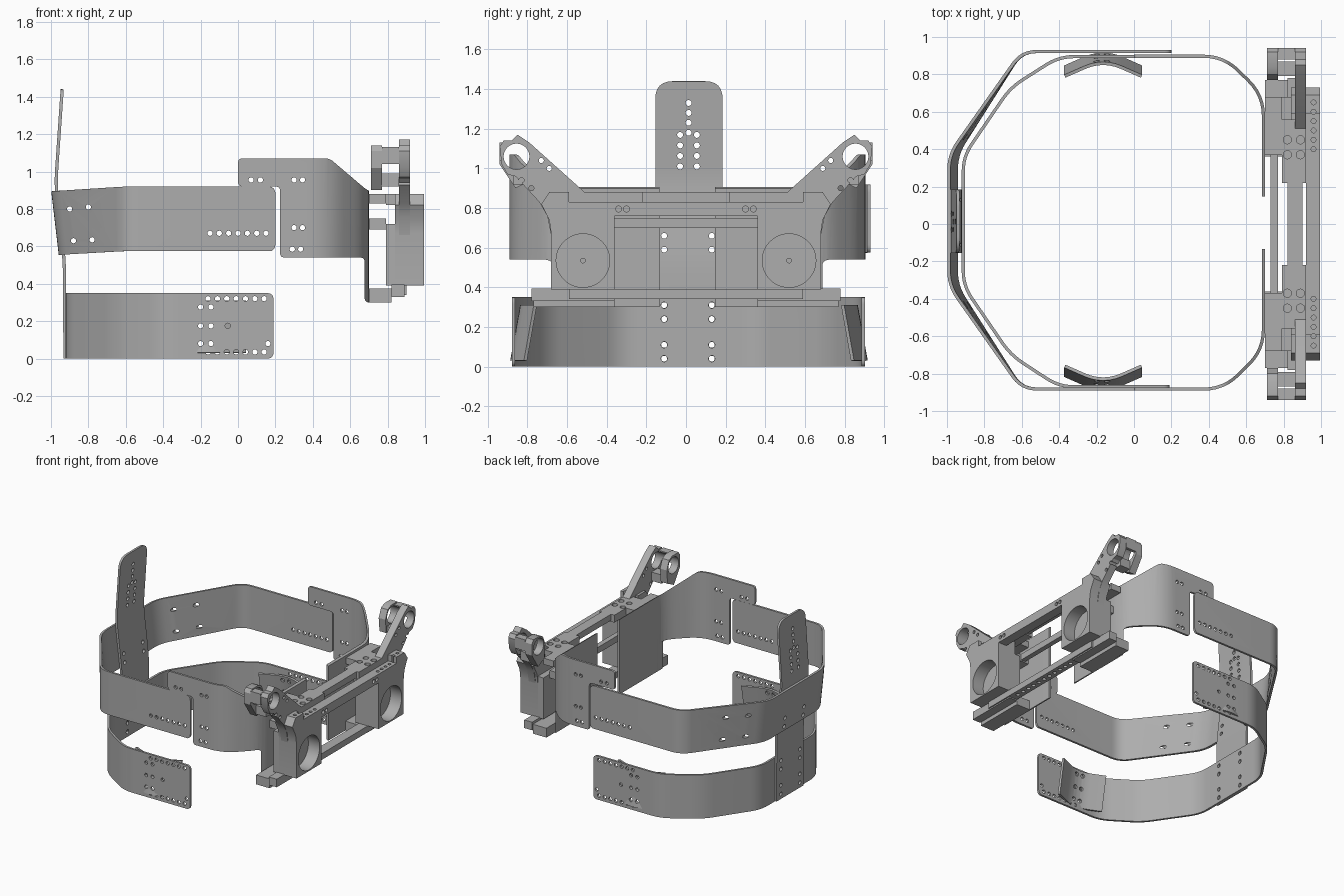
import bpy, bmesh, math
from mathutils import Vector, Matrix

if "Cube" in bpy.data.objects:
    bpy.data.objects.remove(bpy.data.objects["Cube"])

grey = bpy.data.materials.new("plain grey")
grey.use_nodes = True
colour = (0.42, 0.42, 0.42, 1)
grey.diffuse_color = colour
grey.node_tree.nodes["Principled BSDF"].inputs["Base Color"].default_value = colour


def make(name, bm):
    bmesh.ops.recalc_face_normals(bm, faces=bm.faces)
    mesh = bpy.data.meshes.new(name)
    bm.to_mesh(mesh)
    bm.free()
    mesh.materials.append(grey)
    obj = bpy.data.objects.new(name, mesh)
    bpy.context.collection.objects.link(obj)
    return obj


def bake(obj):
    graph = bpy.context.evaluated_depsgraph_get()
    mesh = bpy.data.meshes.new_from_object(obj.evaluated_get(graph))
    obj.modifiers.clear()
    obj.data = mesh


def combine(obj, cutter, operation):
    mod = obj.modifiers.new("cut", "BOOLEAN")
    mod.operation, mod.solver, mod.object = operation, "EXACT", cutter
    bake(obj)
    bpy.data.objects.remove(cutter)


def rounded(points, reach, closed=False, steps=6):
    """Replace the corners of a polyline by smooth bends."""
    pts = [Vector(p) for p in points]
    out = []
    for i, p in enumerate(pts):
        if not closed and i in (0, len(pts) - 1):
            out.append(p)
            continue
        before, after = pts[i - 1] - p, pts[(i + 1) % len(pts)] - p
        a = p + before.normalized() * min(reach, before.length * 0.48)
        b = p + after.normalized() * min(reach, after.length * 0.48)
        for k in range(steps + 1):
            t = k / steps
            out.append(a * (1 - t) ** 2 + p * 2 * t * (1 - t) + b * t * t)
    return out


def sheet(name, first, second, reach, thick=0.017):
    """Thin bent sheet between two edge paths."""
    bm = bmesh.new()
    rows = [[bm.verts.new(p) for p in rounded(e, reach)] for e in (first, second)]
    for i in range(len(rows[0]) - 1):
        bm.faces.new((rows[0][i], rows[0][i + 1], rows[1][i + 1], rows[1][i]))
    obj = make(name, bm)
    mod = obj.modifiers.new("thickness", "SOLIDIFY")
    mod.thickness, mod.offset = thick, 0
    bake(obj)
    return obj


def prism(name, points, axis, low, high, side=1):
    """Extrude an outline along x or y; side mirrors y."""
    bm = bmesh.new()
    if axis == "x":
        place = lambda p, d: (d, p[0] * side, p[1])
    else:
        place = lambda p, d: (p[0], d, p[1])
    ends = [[bm.verts.new(place(p, d)) for p in points] for d in (low, high)]
    bm.faces.new(ends[0])
    bm.faces.new(ends[1])
    for i in range(len(points)):
        bm.faces.new((ends[0][i - 1], ends[0][i], ends[1][i], ends[1][i - 1]))
    return make(name, bm)


def block(name, xs, ys, zs, side=1):
    outline = [(ys[0], zs[0]), (ys[1], zs[0]), (ys[1], zs[1]), (ys[0], zs[1])]
    return prism(name, outline, "x", xs[0], xs[1], side)


def drill(obj, axis, centres, radius, depth, sides=14):
    turn = {"x": Matrix.Rotation(math.pi / 2, 4, "Y"),
            "y": Matrix.Rotation(math.pi / 2, 4, "X"), "z": Matrix()}[axis]
    bm = bmesh.new()
    for c in centres:
        bmesh.ops.create_cone(bm, cap_ends=True, segments=sides, radius1=radius,
                              radius2=radius, depth=depth,
                              matrix=Matrix.Translation(c) @ turn)
    combine(obj, make("cutter", bm), "DIFFERENCE")


def trim(obj, outline, reach):
    shape = rounded(outline, reach, True)
    combine(obj, prism("trim", shape, "y", -1.3, 1.3), "INTERSECT")


def side_holes(obj, spots, radius=0.014):
    drill(obj, "y", [(x, 0, z) for x, z in spots], radius, 2.4)


back_spots = [(-0.95, y, z) for y in (-0.11, 0.13)
              for z in (0.04, 0.11, 0.24, 0.31, 0.59, 0.66)]

# Upper band, its rear leaning outward
plan = [(0.2, 0.922), (-0.6, 0.922), (-0.99, 0.37),
        (-0.99, -0.33), (-0.6, -0.882), (0.2, -0.882)]
rear = [abs(x) > 0.9 for x, y in plan]
top = [(x, y, 0.895 if r else 0.92) for (x, y), r in zip(plan, rear)]
low = [(x + 0.04 * r, y, 0.555 if r else 0.575) for (x, y), r in zip(plan, rear)]
band = sheet("upper_band", top, low, 0.08)
trim(band, [(-1.2, 0.4), (0.2, 0.575), (0.2, 0.92), (-0.6, 0.925), (-1.2, 1)], 0.04)
side_holes(band, [(-0.15 + 0.05 * i, 0.67) for i in range(7)]
           + [(-0.9, 0.8), (-0.8, 0.81), (-0.88, 0.63), (-0.78, 0.635)])
drill(band, "x", back_spots, 0.016, 0.3)

# Lower band
plan = [(0.19, 0.895), (-0.4, 0.895), (-0.66, 0.73), (-0.913, 0.36),
        (-0.913, -0.33), (-0.66, -0.7), (-0.4, -0.87), (0.19, -0.87)]
band = sheet("lower_band", [(x, y, 0.35) for x, y in plan],
             [(x, y, 0) for x, y in plan], 0.08)
trim(band, [(-1.2, 0), (0.19, 0), (0.19, 0.35), (-1.2, 0.35)], 0.035)
pad_spots = [(x, z) for x in (-0.2, -0.145) for z in (0.08, 0.175, 0.275)]
side_holes(band, [(-0.16 + 0.05 * i, z) for i in range(7) for z in (0.035, 0.32)]
           + pad_spots + [(-0.055, 0.175), (0.16, 0.08)])
drill(band, "x", back_spots, 0.016, 0.3)

# Upright strap at the back
line = [(-0.925, 0), (-0.928, 0.52), (-0.975, 0.93), (-0.94, 1.44)]
strap = sheet("back_strap", [(x, -0.155, z) for x, z in line],
              [(x, 0.185, z) for x, z in line], 0.08)
outline = rounded([(-0.155, 1.44), (0.185, 1.44), (0.185, 0), (-0.155, 0)], 0.09, True)
outline = [p if p.y > 0.5 else Vector((-0.155 if p.x < 0 else 0.185, p.y)) for p in outline]
outline = [p if p.y > 0.5 else Vector((p.x, 0)) for p in outline[:-7]] + [Vector((-0.155, -0.01))]
clean = [p for i, p in enumerate(outline) if (p - outline[i - 1]).length > 0.001]
combine(strap, prism("trim", clean, "x", -1.2, -0.7), "INTERSECT")
drill(strap, "x", back_spots
      + [(-0.95, y, 1.01 + 0.053 * i) for y in (-0.03, 0.055) for i in range(4)]
      + [(-0.95, 0.013, 1.18 + 0.05 * i) for i in range(4)], 0.015, 0.3)

for side, word in ((1, "left"), (-1, "right")):
    # Front side band with its tab and face plate
    plan = [(0, 0.89), (0.48, 0.89), (0.692, 0.68), (0.692, 0.14)]
    flat = [(x, y * side + 0.007) for x, y in plan]
    wing = sheet(word + "_front_band", [(x, y, 1.07) for x, y in flat],
                 [(x, y, 0.3) for x, y in flat], 0.11)
    trim(wing, [(0, 0.92), (0, 1.07), (0.49, 1.07), (0.69, 0.9), (0.73, 0.89),
                (0.73, 0.3), (0.677, 0.3), (0.677, 0.54), (0.225, 0.54),
                (0.225, 0.92)], 0.025)
    side_holes(wing, [(x, 0.955) for x in (0.07, 0.12, 0.3, 0.345)]
               + [(0.3, 0.7), (0.345, 0.7), (0.29, 0.585), (0.335, 0.585)])

    # Curved temple pad
    arc = [(-0.37, 0.77), (-0.165, 0.86), (0.04, 0.77)]
    pad = sheet(word + "_pad",
                [(x, (y + 0.015) * side + 0.015 - 0.01 * side, 0.31) for x, y in arc],
                [(x, (y + 0.065) * side + 0.015 - 0.01 * side, 0.03) for x, y in arc], 0.19)
    side_holes(pad, pad_spots, 0.016)

    # Housing with a round recess
    shell = [(0.36, 0.39), (0.68, 0.39), (0.68, 0.67), (0.69, 0.74), (0.73, 0.82),
             (0.69, 0.88), (0.59, 0.88), (0.59, 0.83), (0.36, 0.83)]
    house = prism(word + "_housing", shell, "x", 0.84, 0.995, side)
    drill(house, "x", [(0.995, 0.52 * side, 0.535)], 0.135, 0.2, 48)
    drill(house, "x", [(0.9, 0.52 * side, 0.535)], 0.012, 0.3)
    drill(house, "z", [(0.96, side * (0.4 + 0.05 * i), 0.86) for i in range(6)], 0.013, 0.12)
    block(word + "_housing_back", (0.79, 0.84), (0.36, 0.68), (0.39, 0.72), side)

    # Slanted arm ending in a ring fork
    arm = [(0.5, 0.87), (0.79, 1.13), (0.85, 1.17), (0.88, 1.14), (0.92, 1.14),
           (0.94, 1.11), (0.93, 1.02), (0.9, 0.97), (0.86, 0.96), (0.74, 0.83),
           (0.7, 0.76), (0.68, 0.66), (0.5, 0.7)]
    fork = [(0.77, 1.05), (0.8, 1.12), (0.84, 1.14), (0.92, 1.14), (0.94, 1.11),
            (0.94, 1.02), (0.9, 0.96), (0.86, 0.9), (0.78, 0.94)]
    ring = (0.81, 0.855 * side, 1.06)
    arm_plate = prism(word + "_arm", arm, "x", 0.86, 0.92, side)
    drill(arm_plate, "x", [ring], 0.065, 0.5, 32)
    drill(arm_plate, "x", [(0.89, y * side, z) for y, z in
          ((0.73, 1.04), (0.69, 1), (0.83, 0.94), (0.78, 0.9))], 0.013, 0.2)
    rear_plate = prism(word + "_fork", fork, "x", 0.71, 0.77, side)
    drill(rear_plate, "x", [ring], 0.065, 0.5, 32)
    for part, ys, zs in (("outer_web", (0.88, 0.94), (1.04, 1.13)),
                         ("lower_web", (0.79, 0.87), (0.92, 0.99))):
        web = block(word + "_" + part, (0.77, 0.86), ys, zs, side)
        drill(web, "x", [ring], 0.065, 0.5, 32)

    # Mounting blocks between face plate and housing
    mount = block(word + "_top_mount", (0.79, 0.92), (0.22, 0.56), (0.82, 0.88), side)
    drill(mount, "z", [(x, y * side, 0.88) for x in (0.82, 0.89)
                       for y in (0.37, 0.45)], 0.022, 0.06)
    block(word + "_upper_link", (0.7, 0.79), (0.37, 0.68), (0.83, 0.88), side)
    block(word + "_middle_link", (0.7, 0.79), (0.37, 0.6), (0.69, 0.75), side)
    block(word + "_lower_mount", (0.7, 0.82), (0.36, 0.77), (0.3, 0.375), side)
    block(word + "_lower_lip", (0.82, 0.89), (0.36, 0.78), (0.33, 0.395), side)

# Cross bars joining the two housings
front_bar = block("front_bar", (0.92, 0.995), (-0.36, 0.36), (0.76, 0.83))
drill(front_bar, "x", [(0.995, y * s, 0.795) for y in (0.3, 0.34)
                       for s in (1, -1)], 0.015, 0.04)
block("top_bar", (0.82, 0.9), (-0.22, 0.22), (0.83, 0.88))
block("rear_bar", (0.73, 0.77), (-0.37, 0.37), (0.7, 0.75))
low_bar = block("lower_bar", (0.82, 0.9), (-0.59, 0.59), (0.34, 0.39))
drill(low_bar, "z", [(0.86, 0.06 * i, 0.34) for i in range(-5, 6)], 0.015, 0.05)

# Smooth the bends, keep the edges sharp
for obj in bpy.context.collection.objects:
    if obj.type == "MESH" and grey.name in obj.data.materials:
        bpy.ops.object.select_all(action="DESELECT")
        obj.select_set(True)
        bpy.context.view_layer.objects.active = obj
        bpy.ops.object.shade_smooth_by_angle(angle=math.radians(28))
